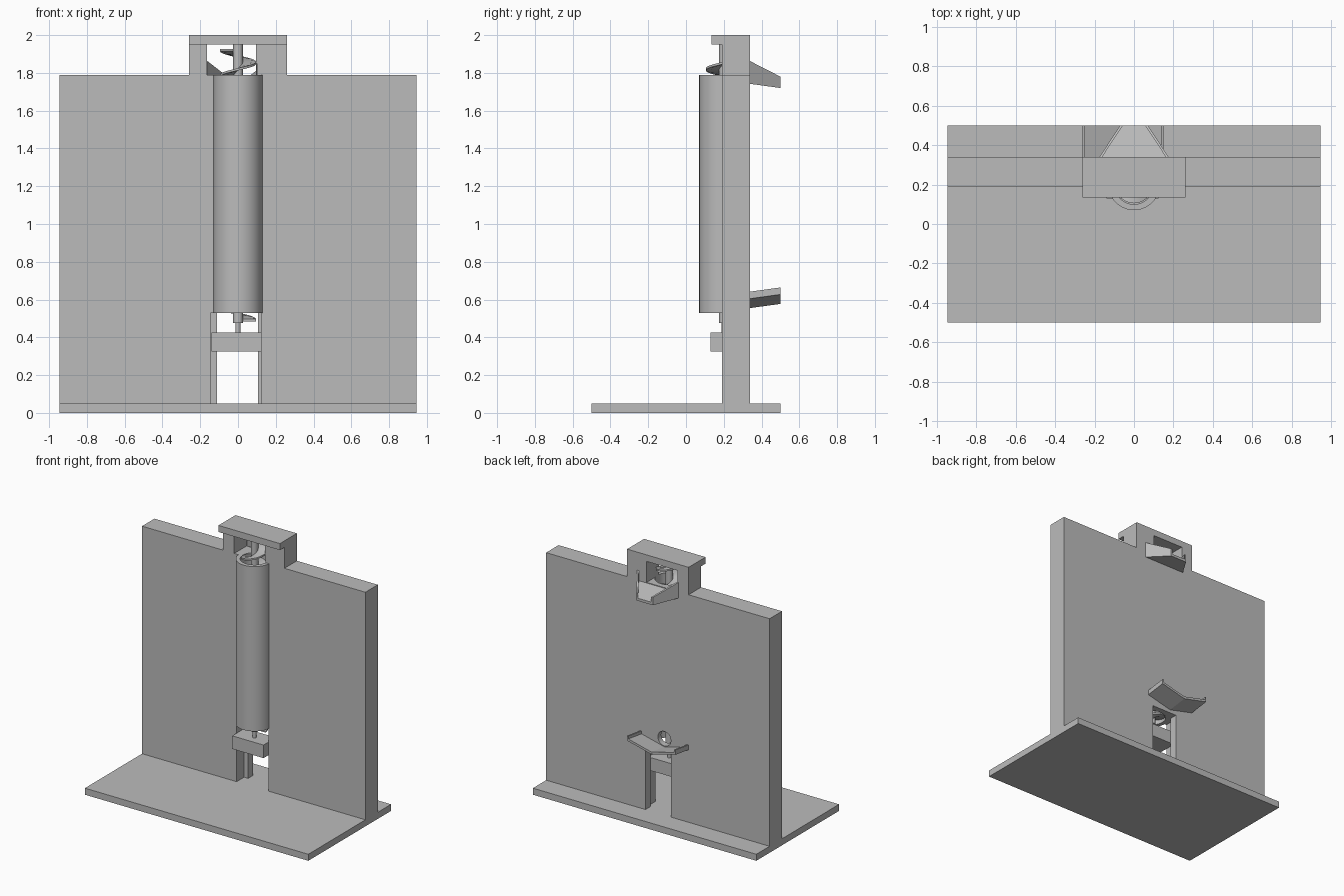
import bpy, bmesh, math
from mathutils import Vector

if "Cube" in bpy.data.objects:
    bpy.data.objects.remove(bpy.data.objects["Cube"])

grey = bpy.data.materials.new("plain grey")
grey.diffuse_color = (0.5, 0.5, 0.5, 1)
grey.use_nodes = True
grey.node_tree.nodes["Principled BSDF"].inputs["Base Color"].default_value = grey.diffuse_color
AXIS_Y = 0.20  # depth of the screw axis


def finish(bm, name, smooth=False):
    bmesh.ops.recalc_face_normals(bm, faces=bm.faces)
    me = bpy.data.meshes.new(name)
    bm.to_mesh(me)
    bm.free()
    ob = bpy.data.objects.new(name, me)
    bpy.context.collection.objects.link(ob)
    me.materials.append(grey)
    if smooth:
        bpy.ops.object.select_all(action='DESELECT')
        ob.select_set(True)
        bpy.context.view_layer.objects.active = ob
        bpy.ops.object.shade_smooth_by_angle(angle=math.radians(35))
    return ob


def loft(name, a, b, smooth=False):
    """Solid between two matching outlines."""
    bm = bmesh.new()
    va, vb = [bm.verts.new(p) for p in a], [bm.verts.new(p) for p in b]
    n = len(va)
    bm.faces.new(va)
    bm.faces.new(vb[::-1])
    for i in range(n):
        bm.faces.new((va[i], va[(i + 1) % n], vb[(i + 1) % n], vb[i]))
    return finish(bm, name, smooth)


def prism_z(name, outline, z0, z1, smooth=False):
    return loft(name, [(x, y, z0) for x, y in outline], [(x, y, z1) for x, y in outline], smooth)


def prism_y(name, outline, y0, y1, rise=0):
    return loft(name, [(x, y0, z) for x, z in outline], [(x, y1, z + rise) for x, z in outline])


def box(name, x0, x1, y0, y1, z0, z1):
    return prism_z(name, [(x0, y0), (x1, y0), (x1, y1), (x0, y1)], z0, z1)


def arc(r, a0, a1, n, cx=0.0, cy=AXIS_Y):
    return [(cx + r * math.cos(a0 + (a1 - a0) * i / n),
             cy + r * math.sin(a0 + (a1 - a0) * i / n)) for i in range(n + 1)]


def circle(r, n=48, cx=0.0, cy=AXIS_Y):
    return arc(r, 0, 2 * math.pi, n, cx, cy)[:-1]


def cut(ob, cutters):
    bpy.context.view_layer.objects.active = ob
    for c in cutters:
        m = ob.modifiers.new("cut", 'BOOLEAN')
        m.operation, m.solver, m.object = 'DIFFERENCE', 'EXACT', c
        bpy.ops.object.modifier_apply(modifier=m.name)
        bpy.data.objects.remove(c)


# Base and upright wall with raised centre frame
box("base", -0.945, 0.945, -0.5, 0.5, 0, 0.05)
wall = prism_y("wall", [(-0.945, 0.05), (0.945, 0.05), (0.945, 1.79), (0.26, 1.79), (0.26, 1.95),
                        (-0.26, 1.95), (-0.26, 1.79), (-0.945, 1.79)], 0.19, 0.34)
cut(wall, [
    box("slot_cutter", -0.11, 0.105, 0.1, 0.4, 0.04, 0.53),
    box("recess_cutter", -0.145, 0.125, 0.1, 0.28, 0.04, 0.53),
    box("window_cutter", -0.165, 0.095, 0.1, 0.4, 1.79, 1.96),
    prism_z("bore_cutter", circle(0.1), 0.5, 1.85),
    prism_y("inlet_cutter", circle(0.055, 32, -0.055, 0.635), 0.22, 0.4),
])
bpy.ops.object.select_all(action='DESELECT')
wall.select_set(True)
bpy.context.view_layer.objects.active = wall
bpy.ops.object.shade_smooth_by_angle(angle=math.radians(25))
box("top_cap", -0.26, 0.26, 0.135, 0.34, 1.95, 2.0)

# Half-round tube in front of the bore
ao, ai = math.asin(0.01 / 0.13), math.asin(0.01 / 0.1)
prism_z("tube", arc(0.13, math.pi + ao, 2 * math.pi - ao, 40)
        + arc(0.1, 2 * math.pi - ai, math.pi + ai, 40), 0.53, 1.79, True)

# Bearing block, thin axle and screw shaft
box("bearing_block", -0.14, 0.125, 0.13, 0.28, 0.325, 0.425)
prism_z("axle", circle(0.013, 24), 0.42, 0.48, True)
prism_z("screw_shaft", circle(0.026, 32), 0.475, 1.95, True)

# Helical blade
bm = bmesh.new()
turns, steps, z0, z1, th = 10.5, 36, 0.485, 1.915, 0.012
prev, total = None, int(turns * steps)
for i in range(total + 1):
    a, z = 2 * math.pi * i / steps, z0 + (z1 - z0) * i / total
    ring = [bm.verts.new((r * math.cos(a), AXIS_Y + r * math.sin(a), z + dz))
            for r, dz in ((0.022, 0), (0.095, 0), (0.095, th), (0.022, th))]
    if prev:
        for k in range(4):
            bm.faces.new((prev[k], prev[(k + 1) % 4], ring[(k + 1) % 4], ring[k]))
    else:
        bm.faces.new(ring)
    prev = ring
bm.faces.new(prev[::-1])
finish(bm, "screw_blade", True)

# Lower trough: shallow V with end lips, falling towards the wall
prism_y("lower_trough", [(-0.26, 0.605), (-0.055, 0.555), (0.15, 0.605), (0.15, 0.642), (0.138, 0.642),
                         (0.138, 0.62), (-0.055, 0.573), (-0.248, 0.62), (-0.248, 0.642),
                         (-0.26, 0.642)], 0.34, 0.5, 0.022)


# Upper spout: tapered U section, falling away from the wall
def u_section(w, y, bottom, floor, top, t=0.014):
    return [(x, y, z) for x, z in ((-w, bottom), (w, bottom), (w, top), (w - t, top), (w - t, floor),
                                   (t - w, floor), (t - w, top), (-w, top))]


loft("upper_spout", u_section(0.175, 0.34, 1.742, 1.785, 1.862),
     u_section(0.07, 0.5, 1.72, 1.74, 1.78))
